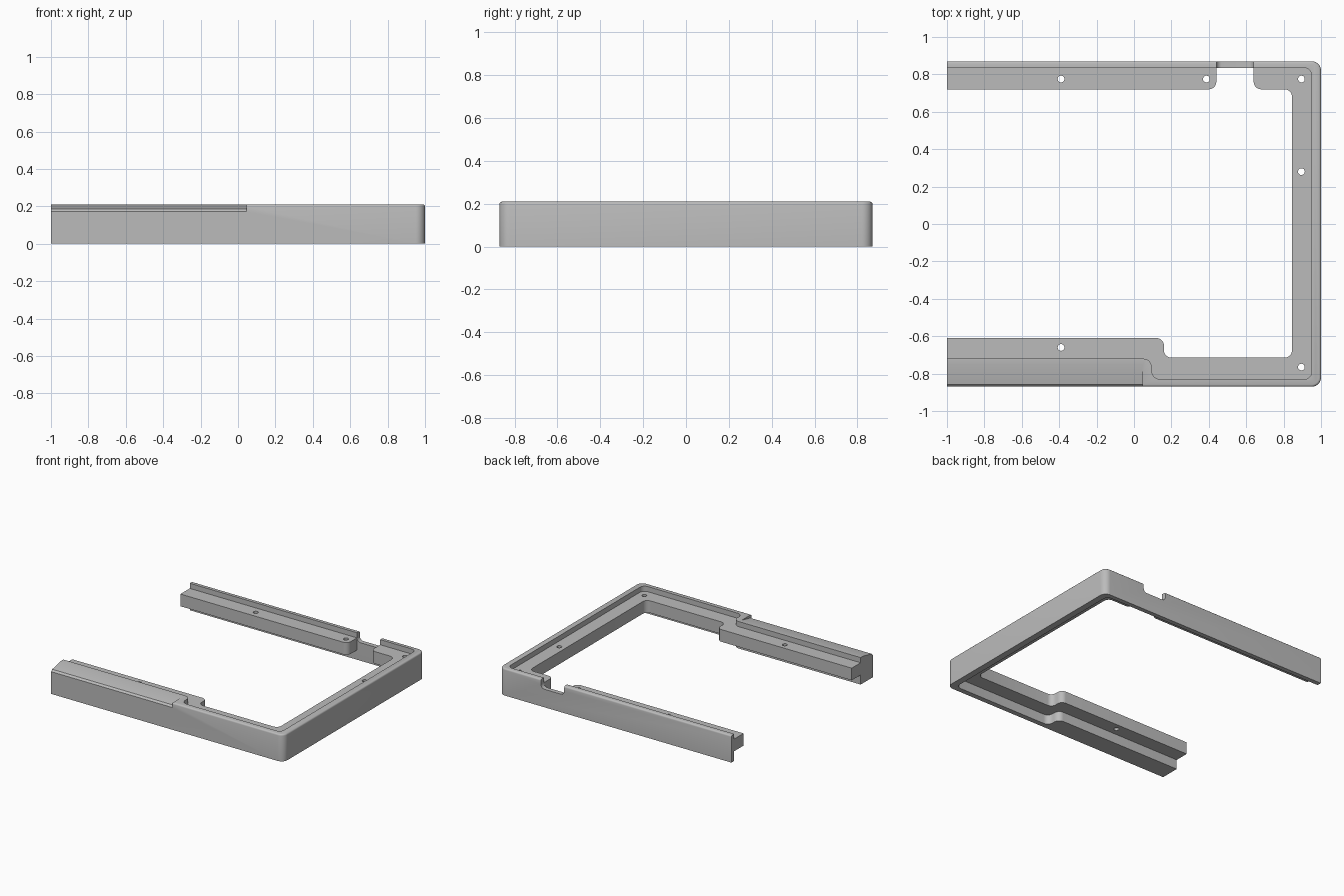
import bpy, bmesh, math
from mathutils import Vector

if "Cube" in bpy.data.objects:
    bpy.data.objects.remove(bpy.data.objects["Cube"], do_unlink=True)

WALL_TOP, LEDGE_TOP, LEDGE_BOTTOM = 0.21, 0.17, 0.075

grey = bpy.data.materials.new("plain grey")
grey.use_nodes = True
colour = (0.5, 0.5, 0.5, 1)
grey.diffuse_color = colour
grey.node_tree.nodes["Principled BSDF"].inputs["Base Color"].default_value = colour


def rounded(corners, steps=8):
    """Outline from (u, v, radius) corners, each rounded by an arc."""
    out = []
    for i, (u, v, r) in enumerate(corners):
        p = Vector((u, v))
        if not r:
            out.append(p)
            continue
        a = (Vector(corners[i - 1][:2]) - p).normalized()
        b = (Vector(corners[(i + 1) % len(corners)][:2]) - p).normalized()
        centre = p + (a + b) * r          # all corners are square
        for k in range(steps + 1):
            t = k / steps * math.pi / 2
            out.append(centre - b * r * math.cos(t) - a * r * math.sin(t))
    return out


def prism(name, corners, low, high, axis="z", bevel_rule=None):
    """Extrude a rounded outline along an axis."""
    place = {"x": lambda u, v, w: (w, u, v),
             "y": lambda u, v, w: (u, w, v),
             "z": lambda u, v, w: (u, v, w)}[axis]
    bm = bmesh.new()
    base = bm.faces.new([bm.verts.new(place(p.x, p.y, low)) for p in rounded(corners)])
    ext = bmesh.ops.extrude_face_region(bm, geom=[base])
    moved = [g for g in ext["geom"] if isinstance(g, bmesh.types.BMVert)]
    bmesh.ops.translate(bm, verts=moved, vec=place(0, 0, high - low))
    bmesh.ops.recalc_face_normals(bm, faces=bm.faces)
    if bevel_rule:
        edges = [e for e in bm.edges if bevel_rule((e.verts[0].co + e.verts[1].co) / 2)]
        bmesh.ops.bevel(bm, geom=edges, offset=0.012, segments=3, profile=0.5, affect="EDGES")
    mesh = bpy.data.meshes.new(name)
    bm.to_mesh(mesh)
    bm.free()
    mesh.materials.append(grey)
    obj = bpy.data.objects.new(name, mesh)
    bpy.context.collection.objects.link(obj)
    return obj


def combine(target, tool, operation):
    """Apply a boolean and discard the tool object."""
    tool.hide_render = True
    mod = target.modifiers.new(operation.lower(), "BOOLEAN")
    mod.operation, mod.solver, mod.object = operation, "EXACT", tool
    bpy.context.view_layer.objects.active = target
    bpy.ops.object.modifier_apply(modifier=mod.name)
    bpy.data.objects.remove(tool, do_unlink=True)


# Outer wall, open on one side, thick along half of the front
frame = prism("case_frame", [
    (-1, -.87, 0), (1, -.87, .05), (1, .87, .05), (-1, .87, 0),
    (-1, .835, 0), (.95, .835, .04), (.95, -.83, .04),
    (.095, -.83, .045), (.095, -.72, .045), (-1, -.72, 0)],
    0, WALL_TOP,
    bevel_rule=lambda c: c.z > WALL_TOP - .001 and (c.x > .955 or abs(c.y) > .86))

# Sloping top along the thick part of the front
combine(frame, prism("slope_cutter", [
    (-.9, .173, 0), (-.87, .173, 0), (-.857, .187, 0),
    (-.75, .2101, 0), (-.75, .3, 0), (-.9, .3, 0)], -1.1, .045, "x"), "DIFFERENCE")

# Rounded notch in the back wall
combine(frame, prism("notch_cutter", [
    (.44, .14, .03), (.64, .14, .03), (.64, .3, 0), (.44, .3, 0)],
    .8, .9, "y"), "DIFFERENCE")

# Inner ledges, either side of the notch
combine(frame, prism("main_ledge", [
    (-1, -.61, 0), (.16, -.61, .04), (.16, -.715, .04), (.845, -.715, .04),
    (.845, .72, .04), (.64, .72, .04), (.64, .85, 0), (.96, .85, .04),
    (.96, -.845, .04), (.08, -.845, .03), (.08, -.735, .03), (-1, -.735, 0)],
    LEDGE_BOTTOM, LEDGE_TOP), "UNION")
combine(frame, prism("back_ledge", [
    (-1, .72, 0), (.44, .72, .04), (.44, .85, 0), (-1, .85, 0)],
    LEDGE_BOTTOM, LEDGE_TOP), "UNION")

# Screw holes through the ledges
R = .018
for x, y in [(-.39, .775), (.387, .775), (.895, .775),
             (.895, .28), (.895, -.765), (-.39, -.66)]:
    square = [(x + sx * R, y + sy * R, R * .999)
              for sx, sy in [(-1, -1), (1, -1), (1, 1), (-1, 1)]]
    combine(frame, prism("hole_cutter", square, .03, .2), "DIFFERENCE")

# Smooth the rounded corners, keep the other edges sharp
bpy.ops.object.select_all(action="DESELECT")
frame.select_set(True)
bpy.context.view_layer.objects.active = frame
bpy.ops.object.shade_smooth_by_angle(angle=math.radians(32))
